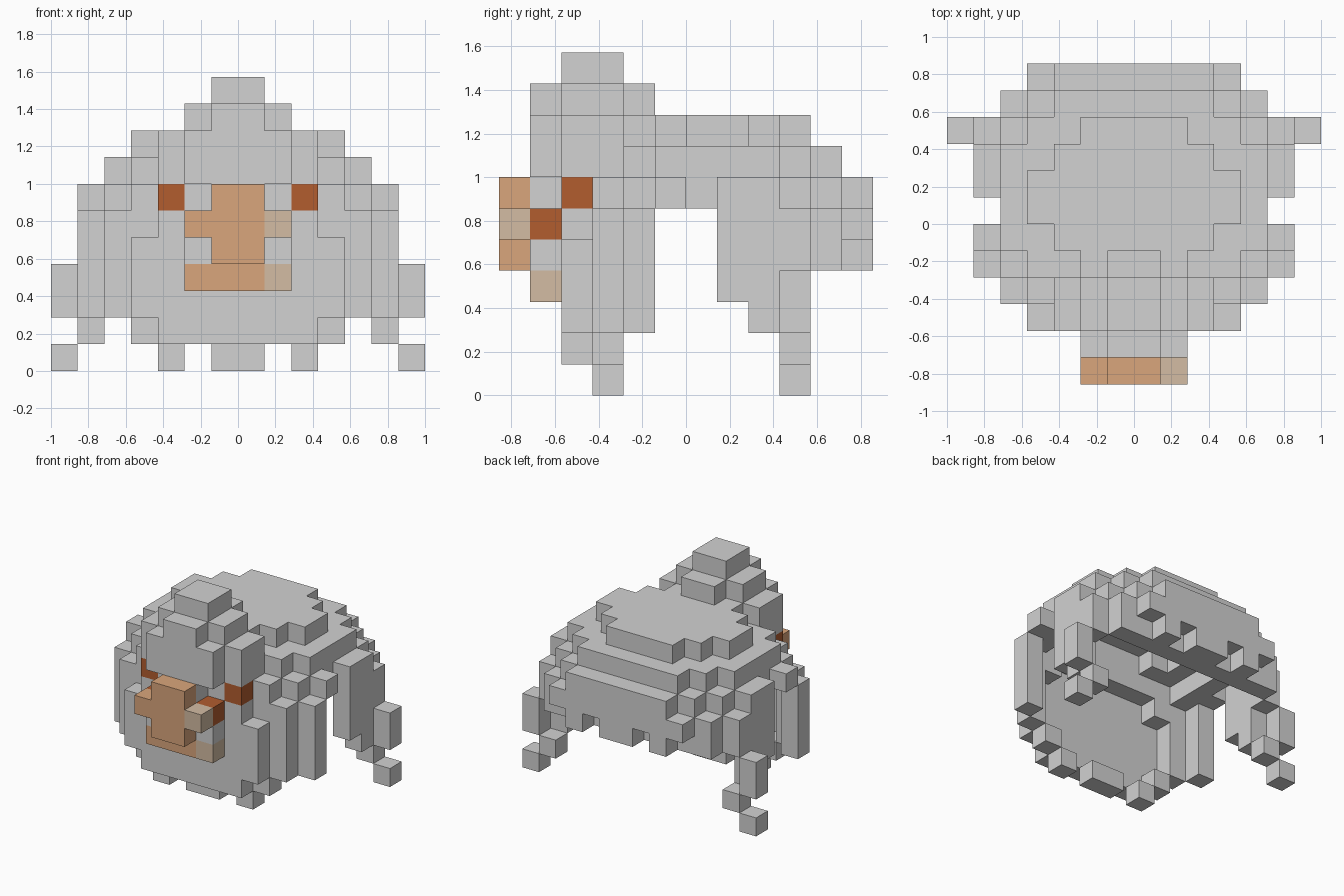
import bpy
import bmesh
from mathutils import Vector

if "Cube" in bpy.data.objects:
    bpy.data.objects.remove(bpy.data.objects["Cube"], do_unlink=True)

U = 1 / 7  # size of one block


def make_material(name, srgb):
    col = [((c / 255 + 0.055) / 1.055) ** 2.4 for c in srgb] + [1]
    m = bpy.data.materials.new(name)
    m.use_nodes = True
    m.diffuse_color = col
    m.node_tree.nodes["Principled BSDF"].inputs["Base Color"].default_value = col
    return m


grey = make_material("grey", (210, 210, 210))
brown = make_material("brown", (218, 166, 124))
tan = make_material("light_tan", (211, 188, 163))
rust = make_material("rust", (178, 93, 47))

# Each part: boxes as (x0, x1, y0, y1, z0, z1) in blocks; "mirror" copies to -x
parts = []


def part(name, mat, boxes, mirror=True):
    cells = set()
    for x0, x1, y0, y1, z0, z1 in boxes:
        for x in range(x0, x1):
            for y in range(y0, y1):
                for z in range(z0, z1):
                    cells.add((x, y, z))
                    if mirror:
                        cells.add((-1 - x, y, z))
    parts.append((name, mat, cells))


# Coloured face details
part("nose", brown, [(0, 1, -6, -5, 4, 7)])
part("nose_right_side", brown, [(-2, -1, -6, -5, 5, 6)], False)
part("nose_left_side", tan, [(1, 2, -6, -5, 5, 6)], False)
part("mouth", brown, [(-2, 1, -5, -4, 3, 4)], False)
part("mouth_left_end", tan, [(1, 2, -5, -4, 3, 4)], False)
part("cheeks", rust, [(1, 2, -5, -4, 5, 6)])
part("eyes", rust, [(2, 3, -4, -3, 6, 7)])

# Face wall
part("muzzle", grey, [(0, 1, -5, -4, 4, 7), (1, 2, -5, -4, 4, 5)])
part("face_wall", grey, [
    (0, 2, -4, -3, 1, 7), (2, 3, -4, -3, 1, 6),
    (3, 4, -4, -3, 2, 5), (3, 4, -3, -2, 5, 7),
    (3, 4, -3, -2, 1, 2)])
part("inner_brow_ledge", grey, [(0, 3, -3, -2, 6, 8)])
part("chin_teeth", grey, [(0, 1, -3, -2, 0, 1), (2, 3, -3, -2, 0, 1)])

# Crest above the brow
part("crest_top", grey, [(0, 1, -4, -2, 10, 11)])
part("crest", grey, [(0, 1, -5, -1, 9, 10), (1, 2, -4, -2, 9, 10)])
part("brow", grey, [(0, 2, -5, -3, 7, 9), (2, 3, -4, -3, 7, 9),
                    (2, 3, -3, -2, 8, 9)])

# Stepped crown
part("crown_plate", grey, [(0, 2, -3, 4, 8, 9), (2, 3, -1, 3, 8, 9),
                           (3, 4, 0, 2, 8, 9)])
part("crown_ring", grey, [
    (2, 3, -2, -1, 7, 8), (3, 4, -2, 4, 7, 8), (4, 5, -1, 3, 7, 8),
    (0, 3, 3, 5, 7, 8)])
part("lower_ring", grey, [
    (4, 5, -2, 4, 6, 7), (5, 6, -1, 0, 6, 7), (5, 6, 1, 3, 6, 7),
    (0, 4, 4, 5, 6, 7), (0, 3, 5, 6, 6, 7)])

# Side locks and curls
part("front_locks", grey, [(4, 5, -3, -2, 2, 6), (5, 6, -2, -1, 2, 6)])
part("rear_locks", grey, [(5, 6, 1, 2, 3, 6), (5, 6, 2, 3, 2, 6),
                          (5, 6, 3, 4, 4, 6)])
part("side_curls", grey, [(6, 7, 3, 4, 2, 4), (5, 6, 3, 4, 1, 2),
                          (6, 7, 3, 4, 0, 1)])

# Back wall with hanging ends
part("back_wall", grey, [(0, 5, 4, 5, 4, 6), (0, 4, 5, 6, 5, 6)])
part("back_ends", grey, [(0, 1, 5, 6, 4, 5), (2, 3, 5, 6, 4, 5)])

filled = set().union(*(p[2] for p in parts))


def build(name, mat, cells):
    """Outer skin of the blocks, with flat areas merged."""
    bm = bmesh.new()
    for c in sorted(cells):
        for axis in range(3):
            for side in (0, 1):
                n = list(c)
                n[axis] += 1 if side else -1
                if tuple(n) in filled:
                    continue
                a, b = (axis + 1) % 3, (axis + 2) % 3
                ring = [(0, 0), (1, 0), (1, 1), (0, 1)]
                if not side:
                    ring.reverse()
                vs = []
                for i, j in ring:
                    v = Vector(c)
                    v[axis] += side
                    v[a] += i
                    v[b] += j
                    vs.append(bm.verts.new(v * U))
                bm.faces.new(vs)
    bmesh.ops.remove_doubles(bm, verts=bm.verts[:], dist=1e-4)
    bmesh.ops.dissolve_limit(bm, angle_limit=0.01, verts=bm.verts[:],
                             edges=bm.edges[:])
    me = bpy.data.meshes.new(name)
    bm.to_mesh(me)
    bm.free()
    me.materials.append(mat)
    bpy.context.collection.objects.link(bpy.data.objects.new(name, me))


for p in parts:
    build(*p)
